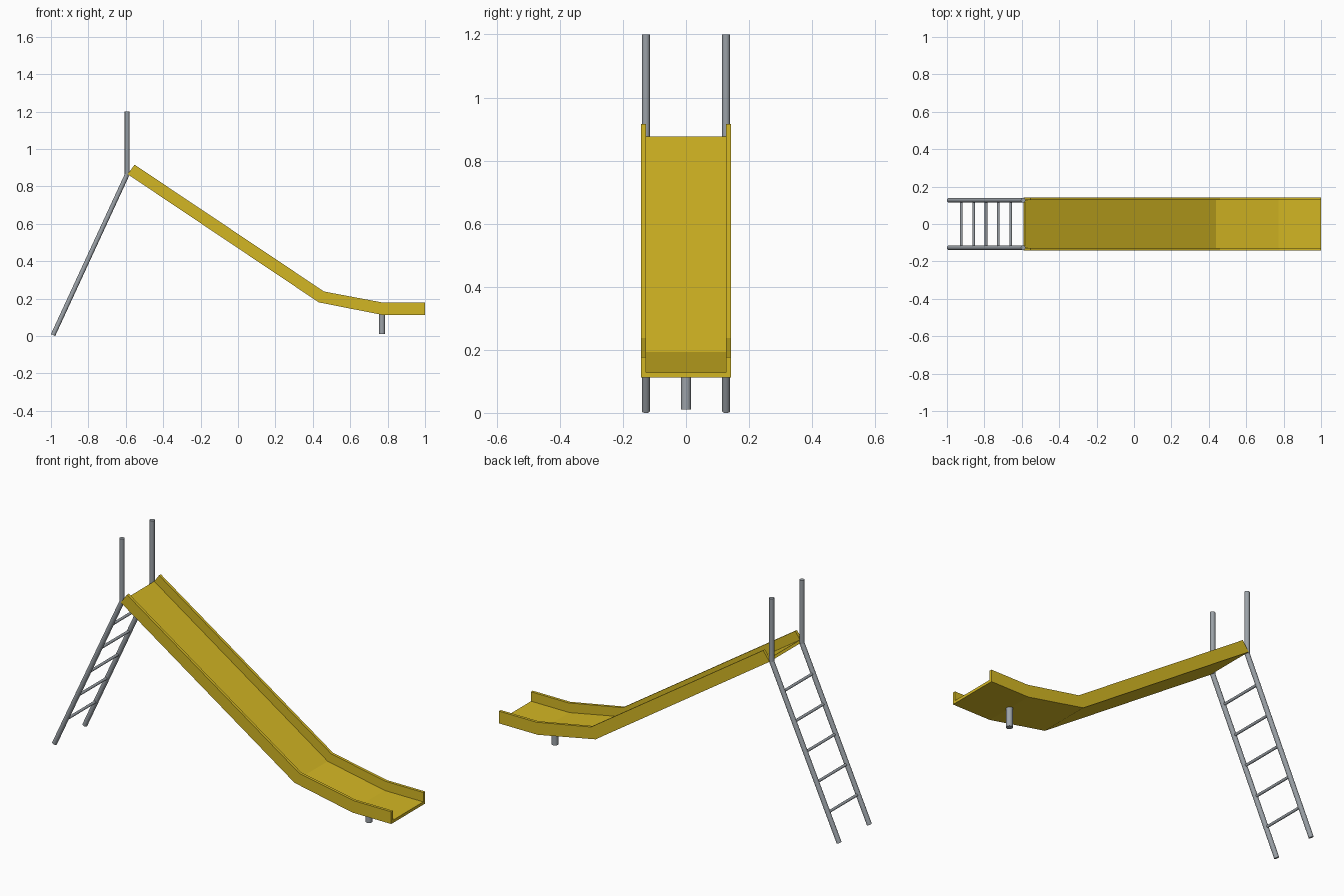
import bpy
import bmesh
from mathutils import Vector

cube = bpy.data.objects.get("Cube")
if cube:
    bpy.data.objects.remove(cube, do_unlink=True)


def material(name, rgb):
    mat = bpy.data.materials.new(name)
    mat.use_nodes = True
    mat.diffuse_color = (*rgb, 1)
    mat.node_tree.nodes["Principled BSDF"].inputs["Base Color"].default_value = (*rgb, 1)
    return mat


yellow = material("yellow paint", (0.65, 0.47, 0.017))
steel = material("grey steel", (0.33, 0.36, 0.39))


def tube(name, start, end, radius, sides=24):
    start, end = Vector(start), Vector(end)
    axis = end - start
    bpy.ops.mesh.primitive_cylinder_add(
        vertices=sides, radius=radius, depth=axis.length, location=(start + end) / 2)
    obj = bpy.context.object
    obj.name = name
    obj.rotation_euler = axis.to_track_quat("Z", "Y").to_euler()
    obj.data.materials.append(steel)
    bpy.ops.object.shade_smooth_by_angle()
    return obj


# Chute: a U-shaped section swept through mitred stations (underside, wall top)
stations = [((-0.59, 0.865), (-0.553, 0.916)),
            ((0.432, 0.18), (0.46, 0.238)),
            ((0.772, 0.113), (0.779, 0.178)),
            ((1.0, 0.113), (1.0, 0.178))]
outer, inner, floor = 0.142, 0.127, 0.23
section = [(-outer, 0), (outer, 0), (outer, 1), (inner, 1),
           (inner, floor), (-inner, floor), (-inner, 1), (-outer, 1)]

bm = bmesh.new()
rings = []
for low, high in stations:
    low, high = Vector(low), Vector(high)
    ring = []
    for y, t in section:
        p = low.lerp(high, t)
        ring.append(bm.verts.new((p.x, y, p.y)))
    rings.append(ring)
count = len(section)
for a, b in zip(rings, rings[1:]):
    for i in range(count):
        j = (i + 1) % count
        bm.faces.new((a[i], a[j], b[j], b[i]))
# End caps: floor strip and two wall strips
for ring in (rings[0], rings[-1]):
    for quad in ((0, 1, 4, 5), (1, 2, 3, 4), (0, 5, 6, 7)):
        bm.faces.new([ring[i] for i in quad])
bmesh.ops.recalc_face_normals(bm, faces=bm.faces)
mesh = bpy.data.meshes.new("slide_chute")
bm.to_mesh(mesh)
bm.free()
mesh.materials.append(yellow)
chute = bpy.data.objects.new("slide_chute", mesh)
bpy.context.collection.objects.link(chute)

# Ladder rails and upright handrails
foot, top = Vector((-0.989, 0, 0.005)), Vector((-0.593, 0, 0.863))
for side, y in (("left", 0.127), ("right", -0.127)):
    offset = Vector((0, y, 0))
    tube(f"ladder_rail_{side}", foot + offset, top + offset, 0.0125)
    tube(f"handrail_{side}", top + offset, (top.x, y, 1.2), 0.0125)

# Ladder rungs
rungs = 5
for i in range(1, rungs + 1):
    p = foot.lerp(top, i / (rungs + 1))
    tube(f"ladder_rung_{i}", (p.x, -0.127, p.z), (p.x, 0.127, p.z), 0.007)

# Short support below the run-out
tube("support_post", (0.77, 0, 0.01), (0.77, 0, 0.118), 0.0165)
